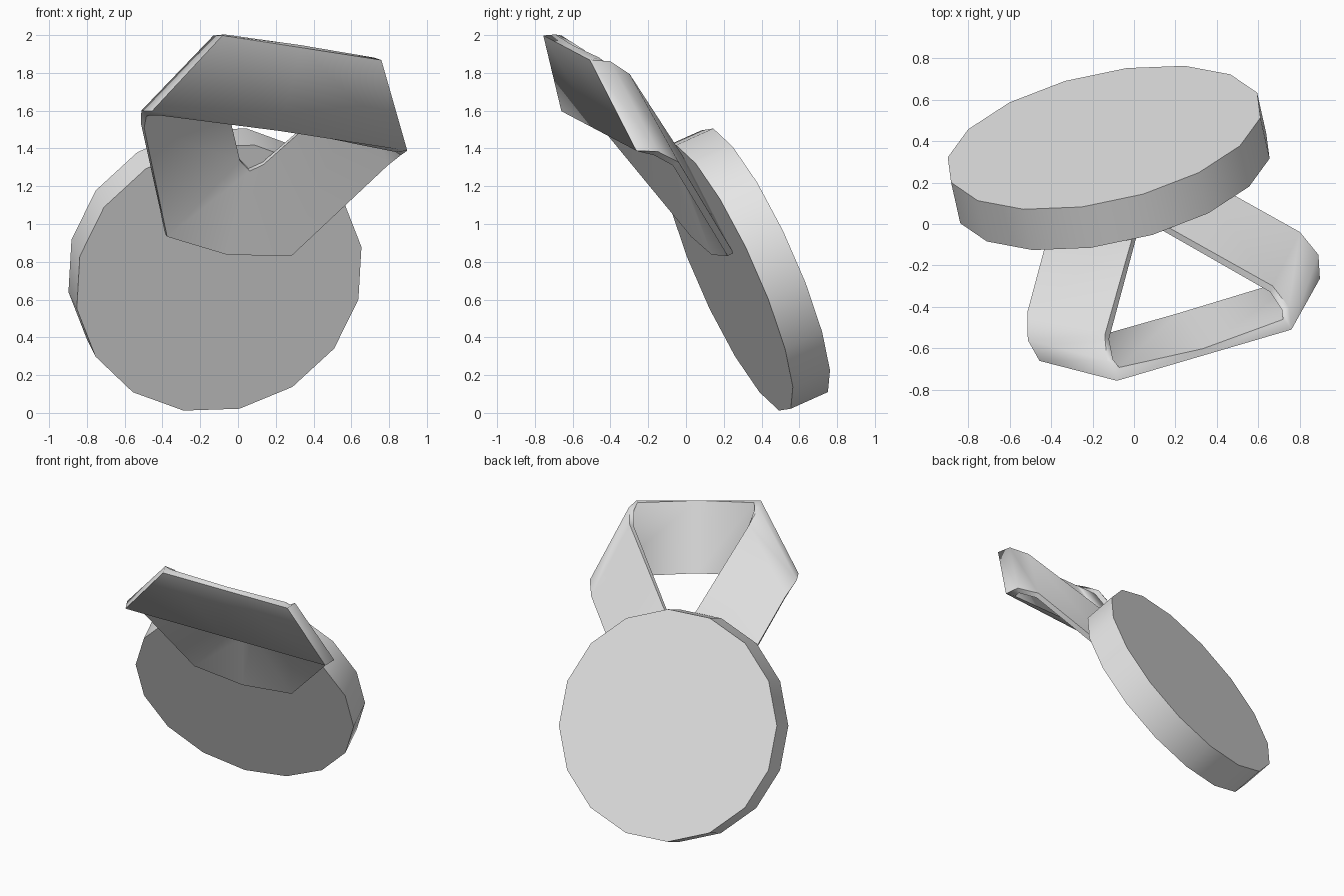
import bpy
import bmesh
import math
from mathutils import Matrix, Vector

if "Cube" in bpy.data.objects:
    bpy.data.objects.remove(bpy.data.objects["Cube"])

# Tilted frame of the medal: across, through the disc, and up its face
through = Vector((-0.2, 0.893, 0.4)).normalized()
across = Vector((0.949, 0.278, -0.147))
across = (across - through * across.dot(through)).normalized()
up = across.cross(through)
frame = Matrix((across, through, up)).transposed().to_4x4()
frame.translation = (-0.10, 0.22, 0.715)

grey = bpy.data.materials.new("light_grey")
grey.use_nodes = True
grey.diffuse_color = (0.8, 0.8, 0.8, 1)
grey.node_tree.nodes["Principled BSDF"].inputs["Base Color"].default_value = (0.8, 0.8, 0.8, 1)


def make_part(name, bm, thickness, angle):
    """Place a mesh in the tilted frame, thicken it if asked and smooth it."""
    mesh = bpy.data.meshes.new(name)
    bm.transform(frame)
    bm.to_mesh(mesh)
    bm.free()
    mesh.materials.append(grey)
    part = bpy.data.objects.new(name, mesh)
    bpy.context.collection.objects.link(part)
    bpy.ops.object.select_all(action='DESELECT')
    part.select_set(True)
    bpy.context.view_layer.objects.active = part
    if thickness:
        mod = part.modifiers.new("Thickness", 'SOLIDIFY')
        mod.thickness = thickness
        mod.offset = -1
        mod.use_even_offset = True
        bpy.ops.object.modifier_apply(modifier=mod.name)
    bpy.ops.object.shade_smooth_by_angle(angle=math.radians(angle))
    return part


# Medal disc
DEPTH = 0.22
bm = bmesh.new()
place = Matrix.Translation((0, DEPTH / 2, 0)) @ Matrix.Rotation(math.pi / 2, 4, 'X')
bmesh.ops.create_cone(bm, cap_ends=True, segments=16, radius1=0.777,
                      radius2=0.777, depth=DEPTH, matrix=place)
make_part("medal_disc", bm, 0, 40)

# Folded ribbon: lower and upper edge points, from the back centre round to the front
half = [
    ((0.35, 0.005, 0.20), (0.07, 0.005, 0.69)),
    ((0.692, -0.166, 0.864), (0.426, -0.185, 1.344)),
    ((0.738, -0.26, 0.974), (0.462, -0.266, 1.461)),
    ((0.712, -0.362, 1.02), (0.443, -0.362, 1.507)),
]
back = ((0, 0, 0.15), (0, 0, 0.64))
front = ((0, -0.362, 1.02), (0, -0.362, 1.507))
mirrored = [tuple((-x, y, z) for x, y, z in pair) for pair in reversed(half)]
loop = [back] + half + [front] + mirrored

bm = bmesh.new()
rows = [[bm.verts.new(p) for p in pair] for pair in loop]
for (lo, hi), (next_lo, next_hi) in zip(rows, rows[1:] + rows[:1]):
    bm.faces.new((lo, hi, next_hi, next_lo))
make_part("ribbon", bm, 0.035, 80)
